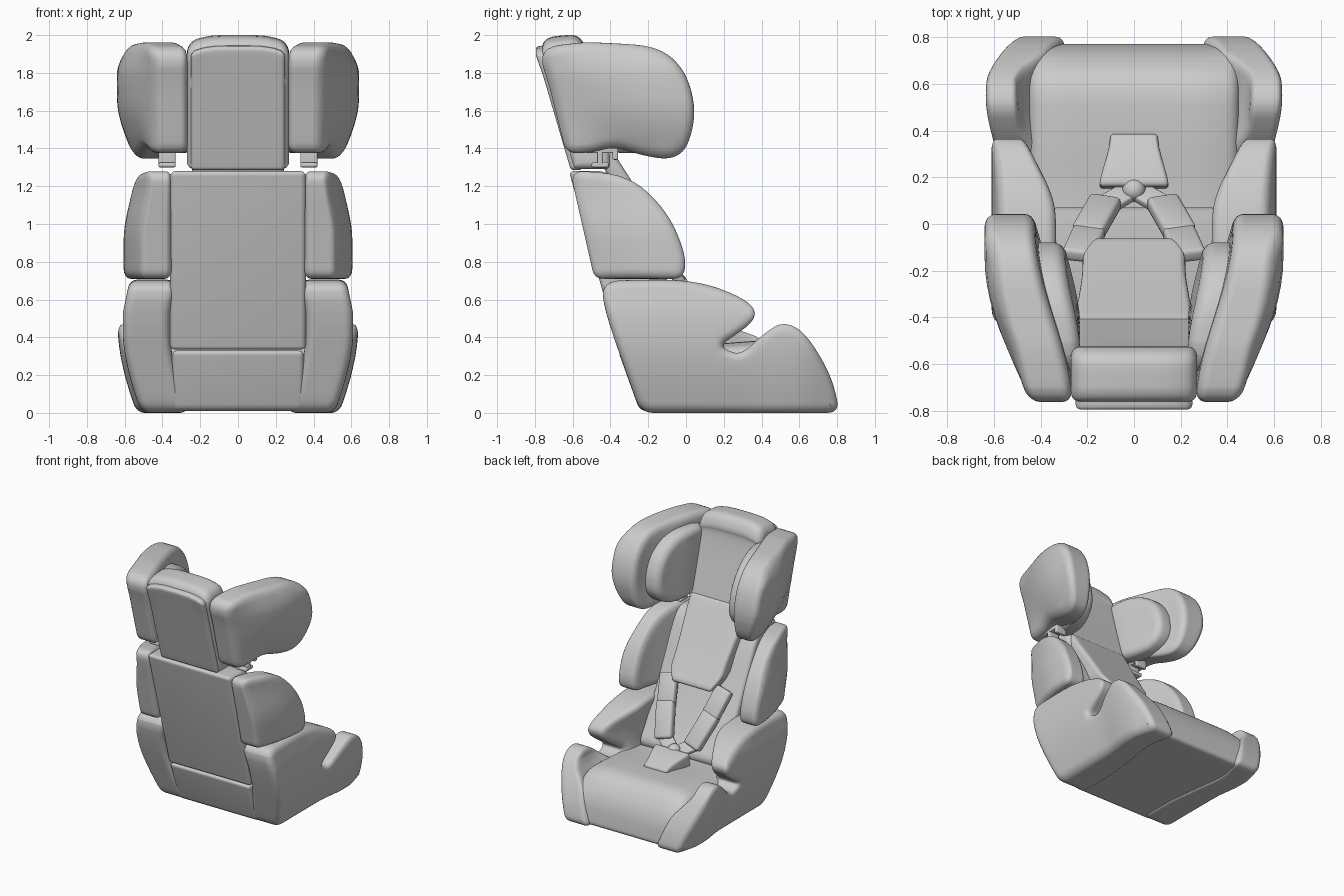
import bpy, bmesh, math
from mathutils import Vector, Matrix

if "Cube" in bpy.data.objects:
    bpy.data.objects.remove(bpy.data.objects["Cube"])


def finish(name, bm, mirror=False, angle=50):
    bmesh.ops.recalc_face_normals(bm, faces=bm.faces[:])
    me = bpy.data.meshes.new(name)
    bm.to_mesh(me)
    bm.free()
    me.shade_smooth()
    me.set_sharp_from_angle(angle=math.radians(angle))
    ob = bpy.data.objects.new(name, me)
    bpy.context.collection.objects.link(ob)
    if mirror:
        ob.modifiers.new("mirror", 'MIRROR')
    return ob


def outline(pts):
    """Polygon (y, z[, radius]) with every corner rounded, counter-clockwise."""
    out, n = [], len(pts)
    for i, p in enumerate(pts):
        c = Vector(p[:2])
        r = p[2] if len(p) > 2 else 1
        a, b = Vector(pts[i - 1][:2]) - c, Vector(pts[(i + 1) % n][:2]) - c
        s = c + a.normalized() * min(r, a.length * .48)
        e = c + b.normalized() * min(r, b.length * .48)
        for k in range(7):
            t = k / 6
            out.append(s * (1 - t) ** 2 + c * 2 * t * (1 - t) + e * t * t)
    area = sum(out[i - 1].cross(out[i]) for i in range(len(out)))
    return out if area > 0 else out[::-1]


def part(name, pts, x0, x1, r=.04, warp=None, mirror=False, step=.06):
    """Side profile extruded over x with rounded rims, gridded, then warped."""
    loop = outline(pts)
    n = len(loop)
    inward = []
    for i in range(n):
        d = (loop[(i + 1) % n] - loop[i - 1]).normalized()
        inward.append(Vector((-d.y, d.x)))
    rim = [(r * (1 - math.sin(a)), r * (1 - math.cos(a)))
           for a in [k * math.pi / 10 for k in range(6)]]
    # rim runs from full outline (deep) to inset cap (outermost)
    sections = [(x0 + d, i) for d, i in reversed(rim)] + [(x1 - d, i) for d, i in rim]
    bm = bmesh.new()
    rings = []
    for x, ins in sections:
        rings.append([bm.verts.new((x, *(p + q * ins))) for p, q in zip(loop, inward)])
    for A, B in zip(rings, rings[1:]):
        for i in range(n):
            j = (i + 1) % n
            bm.faces.new((A[i], A[j], B[j], B[i]))
    bm.faces.new(rings[0][::-1])
    bm.faces.new(rings[-1])
    if warp:
        for ax in range(3):
            lo = min(v.co[ax] for v in bm.verts)
            hi = max(v.co[ax] for v in bm.verts)
            no = Vector([float(k == ax) for k in range(3)])
            m = max(1, round((hi - lo) / step))
            for k in range(1, m):
                bmesh.ops.bisect_plane(bm, geom=bm.verts[:] + bm.edges[:] + bm.faces[:],
                                       dist=1e-4, plane_co=no * (lo + (hi - lo) * k / m),
                                       plane_no=no)
        for v in bm.verts:
            v.co = warp(*v.co)
    return finish(name, bm, mirror)


def slab(name, a, b, width, thick, mirror=False):
    """Rounded bar lying between two points, flat across x."""
    a, b = Vector(a), Vector(b)
    d = (b - a).normalized()
    up = Vector((1, 0, 0)).cross(d).normalized()
    side = d.cross(up)
    rot = Matrix((side, d, up)).transposed().to_4x4()
    bm = bmesh.new()
    bmesh.ops.create_cube(bm, size=1, matrix=Matrix.Translation((a + b) / 2) @ rot
                          @ Matrix.Diagonal((width, (b - a).length, thick, 1)))
    bmesh.ops.bevel(bm, geom=bm.edges[:], offset=thick * .3, segments=3,
                    profile=.5, affect='EDGES')
    return finish(name, bm, mirror)


def ease(t):
    t = max(0, min(1, t))
    return t * t * (3 - 2 * t)


def behind(y, z):
    """Distance forward of the reclined rear line."""
    return max(0, y + .25 + .275 * z)


# Base sides with armrest, belt notch and front horn
def base_warp(x, y, z):
    thin = .15 * ease(y / .4) + .3 * ease((y - .05) / .4) * ease((z - .22) / .2)
    x = .61 - (.61 - x) * (1 - thin)
    x += -.1 * max(0, 1 - z / .42) ** 1.6 + .025 * ease((y - .3) / .25)
    return x - .03 * ease((z - .5) / .2) - .04 * ease((y - .6) / .2), y, z

part("base_side", [(-.24, 0, .07), (-.455, .6), (-.42, .7, .08), (.04, .71), (.33, .6),
                   (.385, .5), (.2, .37, .03), (.2, .34, .03), (.29, .305), (.4, .41),
                   (.51, .485), (.63, .43), (.77, .2), (.815, 0, .07)],
     .36, .61, .045, base_warp, True)

# Seat cushion, with softened side edges
def seat_warp(x, y, z):
    return x, y, z - .025 * ease((abs(x) - .3) / .15) * ease((z - .2) / .15)

part("seat_cushion", [(-.2, .01, .03), (-.2, .37, .03), (.1, .36), (.4, .385), (.63, .385),
                      (.75, .22), (.775, .01, .04)], -.45, .45, .05, seat_warp)
part("base_back", [(-.245, .01, .04), (-.36, .33, .03), (-.1, .33, .02), (-.1, .01, .02)],
     -.35, .35, .03)

# Backrest
part("backrest", [(-.355, .335, .02), (-.62, 1.28, .03), (-.42, 1.28, .05), (-.34, 1.2),
                  (-.17, .83), (.0, .52), (.08, .4, .05), (.05, .335, .03)],
     -.36, .36, .03)

# Torso side wings
def torso_warp(x, y, z):
    u = behind(y, z)
    t = (x - .36) / .24
    inner = .35 + .1 * ease(u / .5)
    outer = .525 + .08 * math.sin(math.pi / 2 * min(1, u / .35)) - .05 * ease((z - .92) / .34)
    return inner + (outer - inner) * t, y, z

part("torso_wing", [(-.615, 1.285, .08), (-.485, .71, .05), (-.01, .71, .06), (.0, .84),
                    (-.1, 1.07), (-.3, 1.26)], .36, .6, .05, torso_warp, True)

# Head side wings
def head_warp(x, y, z):
    u = behind(y, z)
    t = (x - .27) / .24
    inner = .265 + .16 * ease(u / .75)
    outer = .44 + .2 * math.sin(math.pi / 2 * min(1, u / .6))
    outer -= (.09 * max(0, (1.65 - z) / .29) ** 1.6 + .05 * ease((z - 1.8) / .16)) * ease(u / .3)
    return inner + (outer - inner) * t, y, z - .03 * (1 - ease(u / .3)) * ease((z - 1.7) / .2)

part("head_wing", [(-.785, 1.97, .12), (-.635, 1.375, .06), (-.52, 1.375), (-.38, 1.41),
                   (-.22, 1.36), (-.08, 1.34), (.01, 1.4), (.055, 1.6), (.0, 1.81),
                   (-.14, 1.94), (-.42, 1.96)], .27, .51, .05, head_warp, True)

# Inner head pads
def pad_warp(x, y, z):
    return x + .07 * ease((behind(y, z) - .2) / .45), y, z

part("head_pad", [(-.68, 1.88), (-.55, 1.4), (-.22, 1.36), (-.06, 1.48), (-.11, 1.74),
                  (-.32, 1.9)], .23, .38, .05, pad_warp, True)

# Central headrest: shell, rear panel, lower cushion
def crown(x, y, z):
    return x, y, z - .05 * (abs(x) / .27) ** 4 * ease((z - 1.75) / .2)

part("headrest", [(-.595, 1.29, .02), (-.77, 1.9), (-.75, 1.99, .07), (-.57, 2.005, .05),
                  (-.52, 1.92, .05), (-.535, 1.86), (-.4, 1.38, .04), (-.4, 1.29, .03)],
     -.27, .27, .04, crown)
part("headrest_back_panel", [(-.61, 1.285, .02), (-.802, 1.94, .03), (-.7, 1.95, .03),
                             (-.55, 1.285, .02)], -.25, .25, .025, crown)

def lower_warp(x, y, z):
    return x * (1 - .12 * ease((1.4 - z) / .4) - .2 * ease((.97 - z) / .12)), y, z

part("headrest_lower_cushion", [(-.5, 1.42, .03), (-.41, 1.42, .04), (-.27, 1.2), (-.12, .97),
                                (-.04, .855, .06), (-.2, .85, .03)],
     -.25, .25, .03, lower_warp)

# Belt guides under the head wings
for i, (y0, y1, z0, z1) in enumerate([(-.53, -.36, 1.375, 1.405), (-.47, -.44, 1.31, 1.4),
                                      (-.5, -.41, 1.3, 1.325), (-.39, -.36, 1.34, 1.4)]):
    part(f"belt_guide_{i + 1}", [(y0, z0, .01), (y1, z0, .01), (y1, z1, .01), (y0, z1, .01)],
         .33, .42, .008, None, True)

# Harness: shoulder pads, webbing, buckle, crotch pad
slab("shoulder_pad_upper", (.24, -.14, .88), (.19, -.03, .69), .14, .06, True)
slab("shoulder_pad_lower", (.2, -.04, .71), (.12, .1, .48), .14, .07, True)
slab("webbing", (.14, .07, .5), (.02, .14, .43), .1, .04, True)

bm = bmesh.new()
bmesh.ops.create_uvsphere(bm, u_segments=24, v_segments=12, radius=.05,
                          matrix=Matrix.Translation((0, .145, .44)))
finish("buckle", bm)

def crotch_warp(x, y, z):
    return x * (1 - .32 * ease((y - .14) / .24)), y, z

part("crotch_pad", [(.15, .35, .02), (.16, .47, .03), (.25, .45), (.385, .4, .02),
                    (.385, .35, .02)], -.15, .15, .02, crotch_warp)
